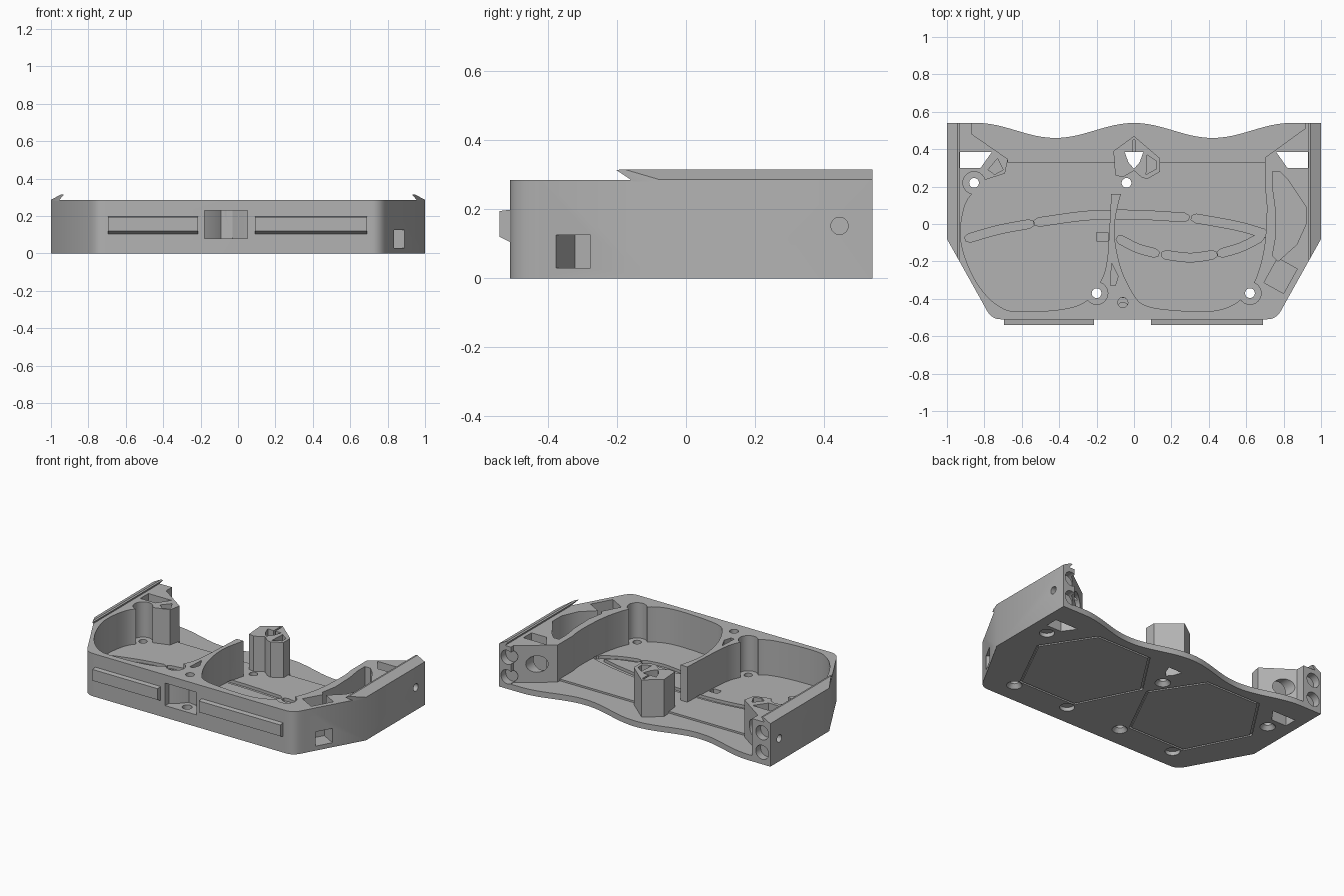
import bpy, bmesh, math
from mathutils import Matrix, Vector

cube = bpy.data.objects.get("Cube")
if cube:
    bpy.data.objects.remove(cube, do_unlink=True)

grey = bpy.data.materials.new("plain_grey")
grey.use_nodes = True
COLOUR = (0.45, 0.45, 0.45, 1)
grey.diffuse_color = COLOUR
grey.node_tree.nodes["Principled BSDF"].inputs["Base Color"].default_value = COLOUR

TOP, FLOOR = 0.285, 0.05


def finish(name, bm):
    bmesh.ops.recalc_face_normals(bm, faces=bm.faces)
    mesh = bpy.data.meshes.new(name)
    bm.to_mesh(mesh)
    bm.free()
    mesh.materials.append(grey)
    ob = bpy.data.objects.new(name, mesh)
    bpy.context.collection.objects.link(ob)
    return ob


def prism(name, pts, z0, z1, matrix=None):
    bm = bmesh.new()
    face = bm.faces.new([bm.verts.new((x, y, z0)) for x, y in pts])
    ext = bmesh.ops.extrude_face_region(bm, geom=[face])
    up = [v for v in ext["geom"] if isinstance(v, bmesh.types.BMVert)]
    bmesh.ops.translate(bm, verts=up, vec=(0, 0, z1 - z0))
    if matrix:
        bmesh.ops.transform(bm, matrix=matrix, verts=bm.verts)
    return finish(name, bm)


def rod(start, end, r1, r2=None, sides=32):
    a, b = Vector(start), Vector(end)
    bm = bmesh.new()
    bmesh.ops.create_cone(bm, cap_ends=True, segments=sides, radius1=r1,
                          radius2=r1 if r2 is None else r2, depth=(b - a).length)
    turn = (b - a).to_track_quat('Z', 'Y').to_matrix().to_4x4()
    bmesh.ops.transform(bm, matrix=Matrix.Translation((a + b) / 2) @ turn, verts=bm.verts)
    return finish("cutter", bm)


def smooth_path(pts, steps=5):
    """Open Catmull-Rom path through the points."""
    p = [Vector(q) for q in pts]
    p = [p[0]] + p + [p[-1]]
    out = []
    for a, b, c, d in zip(p, p[1:], p[2:], p[3:]):
        for i in range(steps):
            t = i / steps
            out.append((b * 2 + (c - a) * t + (a * 2 - b * 5 + c * 4 - d) * t * t
                        + (b * 3 - a - c * 3 + d) * t ** 3) / 2)
    return out + [p[-1]]


def ribbon(pts, half):
    """Round-ended slot outline following a path."""
    path = smooth_path(pts)
    left, right = [], []
    for i, q in enumerate(path):
        d = (path[min(i + 1, len(path) - 1)] - path[max(i - 1, 0)]).normalized()
        n = Vector((-d.y, d.x)) * half
        left.append(q + n)
        right.append(q - n)
        if i in (0, len(path) - 1):
            last = d * half * (1 if i else -1)
            cap = [q + last + n * 0.5, q + last - n * 0.5]
            if i:
                right.append(cap[1])
                left.append(cap[0])
            else:
                right.insert(0, cap[1])
                left.insert(0, cap[0])
    return left + right[::-1]


def cut(target, cutter, keep=False):
    mod = target.modifiers.new("cut", 'BOOLEAN')
    mod.operation, mod.solver, mod.object = 'DIFFERENCE', 'EXACT', cutter
    graph = bpy.context.evaluated_depsgraph_get()
    mesh = bpy.data.meshes.new_from_object(target.evaluated_get(graph))
    target.modifiers.remove(mod)
    target.data = mesh
    if not keep:
        bpy.data.objects.remove(cutter, do_unlink=True)


def carve(pts, z0, z1, target=None, matrix=None):
    cut(target or body, prism("cutter", pts, z0, z1, matrix))


def mirror(pts):
    return [(-x, y) for x, y in pts]


# Tray body with a wavy back edge and rounded front corners
half = smooth_path([(0.81, -0.42), (0.775, -0.48), (0.74, -0.505), (0.70, -0.51)], 4)
right = [(1, 0.54), (1, -0.08)] + [tuple(p) for p in half]
wave = [(-0.84 + i * 0.035, 0.5 + 0.04 * math.cos(math.tau * (-0.84 + i * 0.035) / 0.84))
        for i in range(49)]
body = prism("tray_body", right + mirror(right)[::-1] + wave, 0, TOP)

# Open rear bay and lower rear step
rear = [(-0.866, 0.7), (-0.866, 0.48), (-0.674, 0.347), (-0.69, 0.27), (-0.80, 0.235),
        (-0.80, 0.16), (0.70, 0.16), (0.70, 0.355), (0.914, 0.51), (0.914, 0.7)]
carve(rear, FLOOR, 1)
carve([(-0.866, 0.7), (-0.866, 0.48), (-0.674, 0.347), (-0.674, 0.33), (0.70, 0.33),
       (0.70, 0.355), (0.914, 0.51), (0.914, 0.7)], 0.038, 0.5)

# Two rounded compartments with a thin divider between
pocket_a = [(-0.8, 0.22), (-0.89, 0.13), (-0.925, 0), (-0.92, -0.12), (-0.87, -0.26),
            (-0.8, -0.37), (-0.72, -0.44), (-0.63, -0.468), (-0.4, -0.458), (-0.26, -0.415),
            (-0.18, -0.31), (-0.145, -0.2), (-0.13, 0), (-0.12, 0.2)]
pocket_b = [(0.695, 0.22), (0.71, 0.1), (0.70, -0.1), (0.67, -0.24), (0.63, -0.33),
            (0.55, -0.42), (0.42, -0.465), (0.2, -0.46), (0.06, -0.435), (0, -0.38),
            (-0.065, -0.25), (-0.1, -0.1), (-0.1, 0.03), (-0.06, 0.2)]
for pocket in (pocket_a, pocket_b):
    carve(smooth_path(pocket), FLOOR, 1)
for x, y in ((-0.855, 0.22), (-0.2, -0.37), (0.62, -0.37)):
    cut(body, rod((x, y, FLOOR), (x, y, 1), 0.06))

# Side cavity, rear corner cells and divider cell
carve([(0.74, 0.28), (0.78, 0.28), (0.82, 0.24), (0.92, 0.09), (0.92, 0), (0.87, -0.11),
       (0.77, -0.2), (0.74, -0.17), (0.76, -0.06), (0.755, 0.1), (0.74, 0.2)], FLOOR, 1)
carve([(-0.73, 0.35), (-0.7, 0.29), (-0.745, 0.265), (-0.78, 0.29)], 0.1, 1)
carve([(-0.12, -0.21), (-0.085, -0.28), (-0.1, -0.33), (-0.125, -0.33)], 0.1, 1)

# Corner windows, back sockets and side holes
window = [(0.76, 0.385), (0.93, 0.385), (0.93, 0.3), (0.82, 0.3)]
for s in (1, -1):
    carve(window if s > 0 else mirror(window), -1, 1)
    cut(body, rod((s * 0.8, 0.34, 0.16), (s * 0.8, 0.6, 0.16), 0.055))
    cut(body, rod((s * 1.1, 0.445, 0.152), (s * 0.93, 0.445, 0.152), 0.025))
    for z in (0.08, 0.21):
        cut(body, rod((s * 0.94, 0.49, z), (s * 0.94, 0.6, z), 0.047))

# Curved recess in the front wall with a hole above it
carve([(-0.18, -0.6), (-0.18, -0.47), (-0.13, -0.435), (-0.09, -0.39), (-0.03, -0.4),
       (0.0, -0.43), (0.05, -0.47), (0.05, -0.6)], 0.08, 0.23)
cut(body, rod((-0.06, -0.42, 0.2), (-0.06, -0.42, 1), 0.027))
cut(body, rod((-0.06, -0.45, 0.03), (-0.06, -0.45, 0.1), 0.03))

# Window and top cell in the slanted corner
slant = Matrix.Translation((0.86, -0.325, 0)) @ Matrix.Rotation(math.atan2(-0.487, 0.873), 4, 'Z')
carve([(-0.11, -0.057), (0.1, -0.057), (0.1, 0.057), (-0.11, 0.057)], 0.03, 0.125, None, slant)
carve([(-0.15, -0.07), (-0.03, -0.07), (-0.03, 0.08), (-0.15, 0.08)], 0.2, 1, None, slant)

# Curved slots in the floor
for path in ([(-0.88, -0.075), (-0.72, -0.03), (-0.56, 0.0)],
             [(-0.51, 0.01), (-0.25, 0.045), (0, 0.05), (0.27, 0.035)],
             [(0.33, 0.03), (0.55, -0.01), (0.69, -0.05)],
             [(-0.07, -0.085), (0.02, -0.13), (0.11, -0.155)],
             [(0.17, -0.165), (0.3, -0.18), (0.42, -0.165)],
             [(0.47, -0.155), (0.57, -0.125), (0.67, -0.075)]):
    carve(ribbon(path, 0.023), 0.03, FLOOR + 0.003)
carve([(-0.2, -0.09), (-0.14, -0.09), (-0.14, -0.045), (-0.2, -0.045)], 0.02, FLOOR + 0.003)

# Screw holes with countersinks, and blind sockets underneath
for x, y in ((-0.855, 0.22), (-0.04, 0.22), (-0.2, -0.37), (0.62, -0.37)):
    cut(body, rod((x, y, -0.1), (x, y, 0.1), 0.026))
    cut(body, rod((x, y, -0.01), (x, y, 0.03), 0.055, 0.022))
for x, y in ((0.87, 0.23), (0.21, -0.37), (-0.61, -0.37)):
    cut(body, rod((x, y, -0.01), (x, y, 0.025), 0.045))

# Hexagonal grooves on the underside
hexagon = [(0.2, 0.36), (0.41, 0.04), (0.21, -0.36), (-0.21, -0.36), (-0.41, 0.04), (-0.2, 0.36)]
for cx in (0.41, -0.44):
    outer = [(cx + x, 0.04 + y) for x, y in hexagon]
    inner = [(cx + x * 0.965, 0.04 + y * 0.965) for x, y in hexagon]
    ring = prism("cutter", outer, -0.01, 0.012)
    cut(ring, prism("cutter", inner, -0.1, 0.1))
    cut(body, ring)

# Central post with a through window and cells
post = prism("centre_post", [(-0.11, 0.39), (0, 0.47), (0.14, 0.35), (0.14, 0.28), (0.07, 0.24),
                             (0.04, 0.25), (0, 0.285), (-0.06, 0.25), (-0.1, 0.26)], 0.03, TOP)
for part in (body, post):
    carve([(-0.05, 0.385), (0.05, 0.385), (0.03, 0.33), (0, 0.295), (-0.03, 0.33)], -1, 1, part)
carve([(0.065, 0.265), (0.12, 0.295), (0.12, 0.335), (0.07, 0.37)], 0.12, 1, post)
carve([(-0.006, 0.38), (0.006, 0.38), (0.006, 0.45), (-0.006, 0.45)], 0.2, 1, post)

# Overhanging lips along both side walls, trimmed by the slanted corner
stand = Matrix.Rotation(math.radians(90), 4, 'X')
parts = [body, post]
for s, name in ((1, "left_lip"), (-1, "right_lip")):
    profile = [(s, 0.28), (s, 0.287), (s * 0.945, 0.316), (s * 0.932, 0.314), (s * 0.96, 0.28)]
    lip = prism(name, profile, -0.54, 0.25, stand)
    bm = bmesh.new()
    bm.from_mesh(lip.data)
    res = bmesh.ops.bisect_plane(bm, geom=bm.verts[:] + bm.edges[:] + bm.faces[:],
                                 plane_co=(s, -0.08, 0), plane_no=(s * 0.873, -0.487, 0),
                                 clear_outer=True)
    bmesh.ops.holes_fill(bm, edges=[e for e in bm.edges if e.is_boundary])
    bm.to_mesh(lip.data)
    bm.free()
    parts.append(lip)

# Raised front rails with sloped lower edges
rail = [(-0.5, 0.2), (-0.54, 0.195), (-0.54, 0.12), (-0.5, 0.1)]
side_on = Matrix(((0, 0, 1, 0), (1, 0, 0, 0), (0, 1, 0, 0), (0, 0, 0, 1)))
for name, x0, x1 in (("front_rail_right", -0.695, -0.215), ("front_rail_left", 0.09, 0.69)):
    parts.append(prism(name, rail, x0, x1, side_on))

bpy.ops.object.select_all(action='DESELECT')
for ob in parts:
    ob.select_set(True)
bpy.context.view_layer.objects.active = body
bpy.ops.object.shade_smooth_by_angle(angle=math.radians(30))
